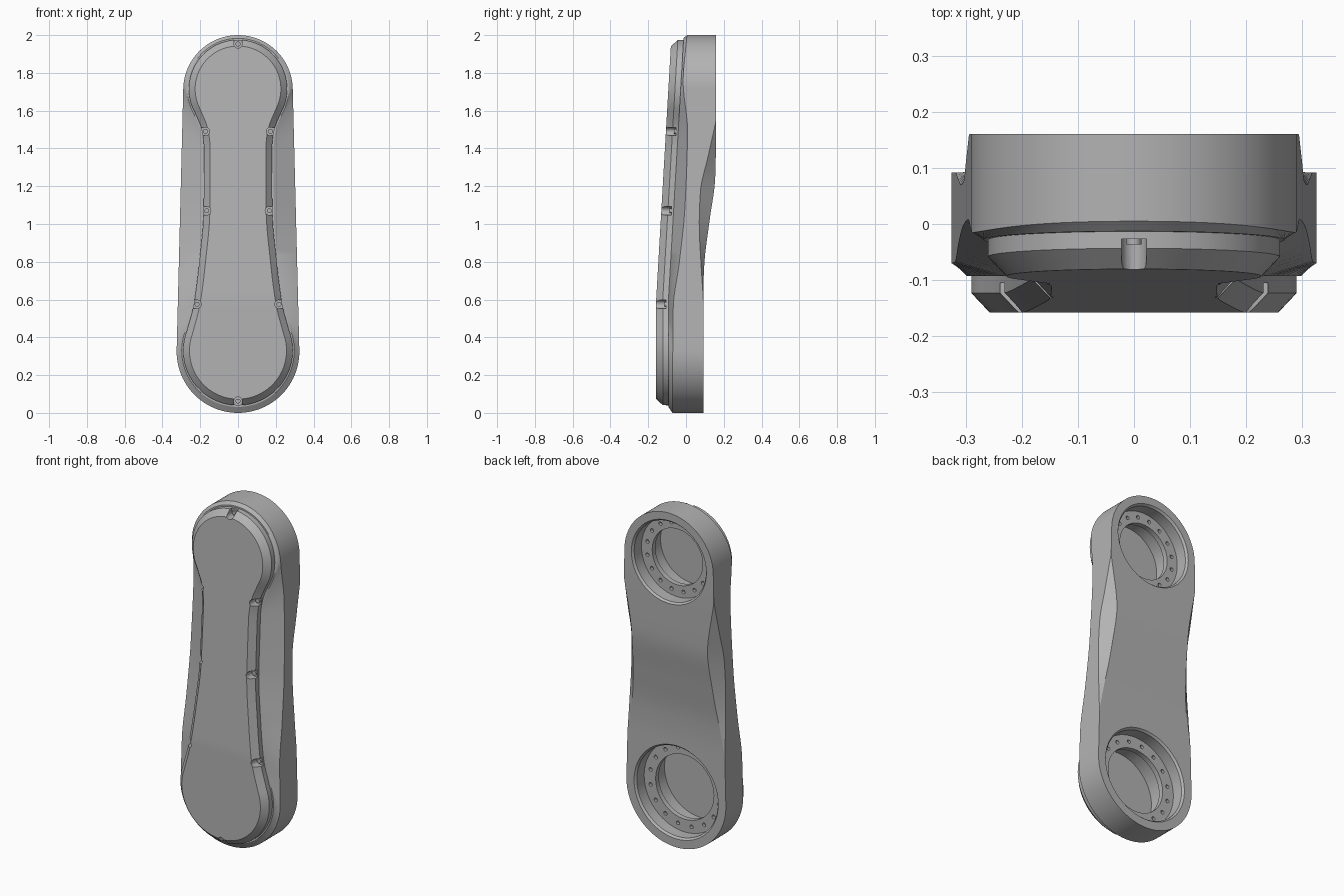
import bpy, bmesh, math
from mathutils import Matrix, Vector

if "Cube" in bpy.data.objects:
    bpy.data.objects.remove(bpy.data.objects["Cube"])

grey = bpy.data.materials.new("machined grey")
grey.use_nodes = True
grey.diffuse_color = (0.45, 0.45, 0.45, 1)
grey.node_tree.nodes["Principled BSDF"].inputs["Base Color"].default_value = grey.diffuse_color

ARC, WAIST = 28, 32


def curve(keys, z):
    """Monotone cubic through (z, value) keys, listed by falling z."""
    if z >= keys[0][0]:
        return keys[0][1]
    if z <= keys[-1][0]:
        return keys[-1][1]
    slope = [(b[1] - a[1]) / (b[0] - a[0]) for a, b in zip(keys, keys[1:])]
    tan = [slope[0]]
    for a, b in zip(slope, slope[1:]):
        tan.append(2 * a * b / (a + b) if a * b > 0 else 0)
    tan.append(slope[-1])
    i = next(k for k in range(len(slope)) if z >= keys[k + 1][0])
    (z0, v0), (z1, v1) = keys[i], keys[i + 1]
    h = z1 - z0
    t = (z - z0) / h
    return (v0 * (1 + 2 * t) * (1 - t) ** 2 + tan[i] * h * t * (1 - t) ** 2
            + v1 * t * t * (3 - 2 * t) + tan[i + 1] * h * t * t * (t - 1))


def half_outline(zt, rt, at, zb, rb, ab, waist=()):
    """Right half, top to bottom: upper arc, waist, lower arc."""
    top = [math.radians(90 + (at - 90) * i / ARC) for i in range(ARC + 1)]
    low = [math.radians(ab + (-90 - ab) * i / ARC) for i in range(ARC + 1)]
    pts = [(rt * math.cos(a), zt + rt * math.sin(a)) for a in top]
    end = [(rb * math.cos(a), zb + rb * math.sin(a)) for a in low]
    keys = [pts[-1][::-1], *waist, end[0][::-1]]
    for i in range(1, WAIST):
        z = keys[0][0] + (keys[-1][0] - keys[0][0]) * i / WAIST
        pts.append((curve(keys, z), z))
    return pts + end


def cover_outline(d):
    waist = [(1.5, .192), (1.4, .18), (1.07, .182), (.8, .205), (.57, .235)]
    return half_outline(1.715, .26 - d, -28, .33, .29 - d, 20, [(z, x - d) for z, x in waist])


def finish(name, bm):
    bmesh.ops.recalc_face_normals(bm, faces=bm.faces)
    mesh = bpy.data.meshes.new(name)
    bm.to_mesh(mesh)
    bm.free()
    ob = bpy.data.objects.new(name, mesh)
    bpy.context.collection.objects.link(ob)
    mesh.materials.append(grey)
    return ob


def loft(name, rings):
    """Join mirrored half outlines of (x, y, z), capping both ends with strips."""
    bm = bmesh.new()
    loops = []
    n = len(rings[0])
    for ring in rings:
        right = [bm.verts.new(p if 0 < i < n - 1 else (0, p[1], p[2])) for i, p in enumerate(ring)]
        left = [bm.verts.new((-x, y, z)) for x, y, z in ring[1:-1]]
        loops.append((right, [right[0], *left, right[-1]]))
    for a, b in zip(loops, loops[1:]):
        for s in (0, 1):
            for i in range(n - 1):
                bm.faces.new((a[s][i], a[s][i + 1], b[s][i + 1], b[s][i]))
    for r, l in (loops[0], loops[-1]):
        for i in range(n - 1):
            bm.faces.new(dict.fromkeys((r[i], r[i + 1], l[i + 1], l[i])))
    bmesh.ops.remove_doubles(bm, verts=bm.verts, dist=0.0005)
    return finish(name, bm)


def add_cylinder(bm, x, z, r, y0, y1, sides=16):
    spin = Matrix.Translation((x, (y0 + y1) / 2, z)) @ Matrix.Rotation(math.pi / 2, 4, 'X')
    bmesh.ops.create_cone(bm, cap_ends=True, segments=sides, radius1=r, radius2=r,
                          depth=abs(y1 - y0), matrix=spin)


def cut(ob, cutter):
    mod = ob.modifiers.new("cut", 'BOOLEAN')
    mod.operation, mod.solver, mod.object = 'DIFFERENCE', 'EXACT', cutter
    bpy.context.view_layer.objects.active = ob
    bpy.ops.object.modifier_apply(modifier=mod.name)


# Depth profiles along the height
def front_y(z):
    return -.158 + max(0, .058 * (z - .6))


def base_y(z):
    return front_y(z) + .065


def back_y(z):
    return curve([(1.5, .16), (1.25, .155), (1.02, .125), (.79, .097), (.68, .092)], z)


def back_edge_y(z):
    return min(back_y(z), curve([(1.55, .16), (1.35, .115), (1.17, .076), (1.0, .07),
                                 (.78, .08), (.6, .092)], z))


def front_edge_y(z):
    return curve([(2, .005), (1.75, -.015), (1.5, .008), (1.1, -.005), (.8, -.035),
                  (.55, -.068), (0, -.072)], z)


def pinch(z):
    return curve([(1.55, 0), (1.2, .055), (.95, .045), (.6, 0)], z)


# Main arm body
side = half_outline(1.71, .29, 0, .325, .325, 0)
body = loft("arm_body", [
    [(x - pinch(z), back_y(z), z) for x, z in side],
    [(x, back_edge_y(z), z) for x, z in side],
    [(x, front_edge_y(z), z) for x, z in side],
    [(x, base_y(z), z) for x, z in cover_outline(-.008)],
])

# Raised front cover with a chamfered rim
outer, inner = cover_outline(0), cover_outline(.033)
cover = loft("front_cover", [
    [(x, base_y(z) + .01, z) for x, z in outer],
    [(x, front_y(z) + .035, z) for x, z in outer],
    [(x, front_y(z), z) for x, z in inner],
])


# Stepped joint bores opening into the hollow cover
def bore(zc, back, r_out, r_hole, r_cavity, floor):
    ledge = back - .08
    prof = [(r_out + .01, back + .05), (r_out + .01, back), (r_out, back - .012), (r_out, ledge),
            (r_hole, ledge), (r_hole, ledge - .03), (r_cavity, ledge - .03), (r_cavity, floor)]
    seg = 64
    bm = bmesh.new()
    rings = [[bm.verts.new((r * math.cos(k * math.tau / seg), y, zc + r * math.sin(k * math.tau / seg)))
              for k in range(seg)] for r, y in prof]
    for a, b in zip(rings, rings[1:]):
        for k in range(seg):
            j = (k + 1) % seg
            bm.faces.new((a[k], a[j], b[j], b[k]))
    bm.faces.new(rings[0])
    bm.faces.new(rings[-1])
    cutters = [finish("bore_cutter", bm)]
    # Ring of bolt holes in the ledge
    bm = bmesh.new()
    mid = (r_out + r_hole) / 2
    for k in range(16):
        a = (k + .5) * math.tau / 16
        add_cylinder(bm, mid * math.cos(a), zc + mid * math.sin(a), .011, ledge + .01, ledge - .018, 12)
    cutters.append(finish("bolt_hole_cutter", bm))
    return cutters


cutters = bore(1.71, .16, .235, .165, .205, -.055) + bore(.325, .092, .265, .19, .235, -.135)
for c in cutters:
    cut(body, c)
    if c.name.startswith("bore"):
        cut(cover, c)

# Screw pockets around the cover rim, open to the outside
spots = [(0, 1.953, 90), (0, .062, -90)]
for x, z in ((.172, 1.49), (.166, 1.07), (.217, .575)):
    spots += [(x, z, 0), (-x, z, 180)]
pockets, screws = bmesh.new(), bmesh.new()
for x, z, deg in spots:
    turn = Matrix.Rotation(math.radians(deg), 2)
    shape = [(.022 * math.cos(a), .022 * math.sin(a))
             for a in (math.pi / 2 + math.pi * k / 10 for k in range(11))]
    shape += [(.06, -.022), (.06, .022)]
    flat = [turn @ Vector(p) for p in shape]
    floor = base_y(z) - .012
    rows = [[pockets.verts.new((x + p.x, y, z + p.y)) for p in flat] for y in (-.3, floor)]
    for k in range(len(flat)):
        j = (k + 1) % len(flat)
        pockets.faces.new((rows[0][k], rows[0][j], rows[1][j], rows[1][k]))
    pockets.faces.new(rows[0])
    pockets.faces.new(rows[1])
    add_cylinder(screws, x, z, .013, floor + .004, floor - .01)
cutters.append(finish("pocket_cutter", pockets))
cut(cover, cutters[-1])
screw_heads = finish("cover_screws", screws)

for c in cutters:
    bpy.data.objects.remove(c)

# Smooth curves with crisp edges
for ob in (body, cover, screw_heads):
    bpy.ops.object.select_all(action='DESELECT')
    ob.select_set(True)
    bpy.context.view_layer.objects.active = ob
    bpy.ops.object.shade_smooth_by_angle(angle=math.radians(25))
